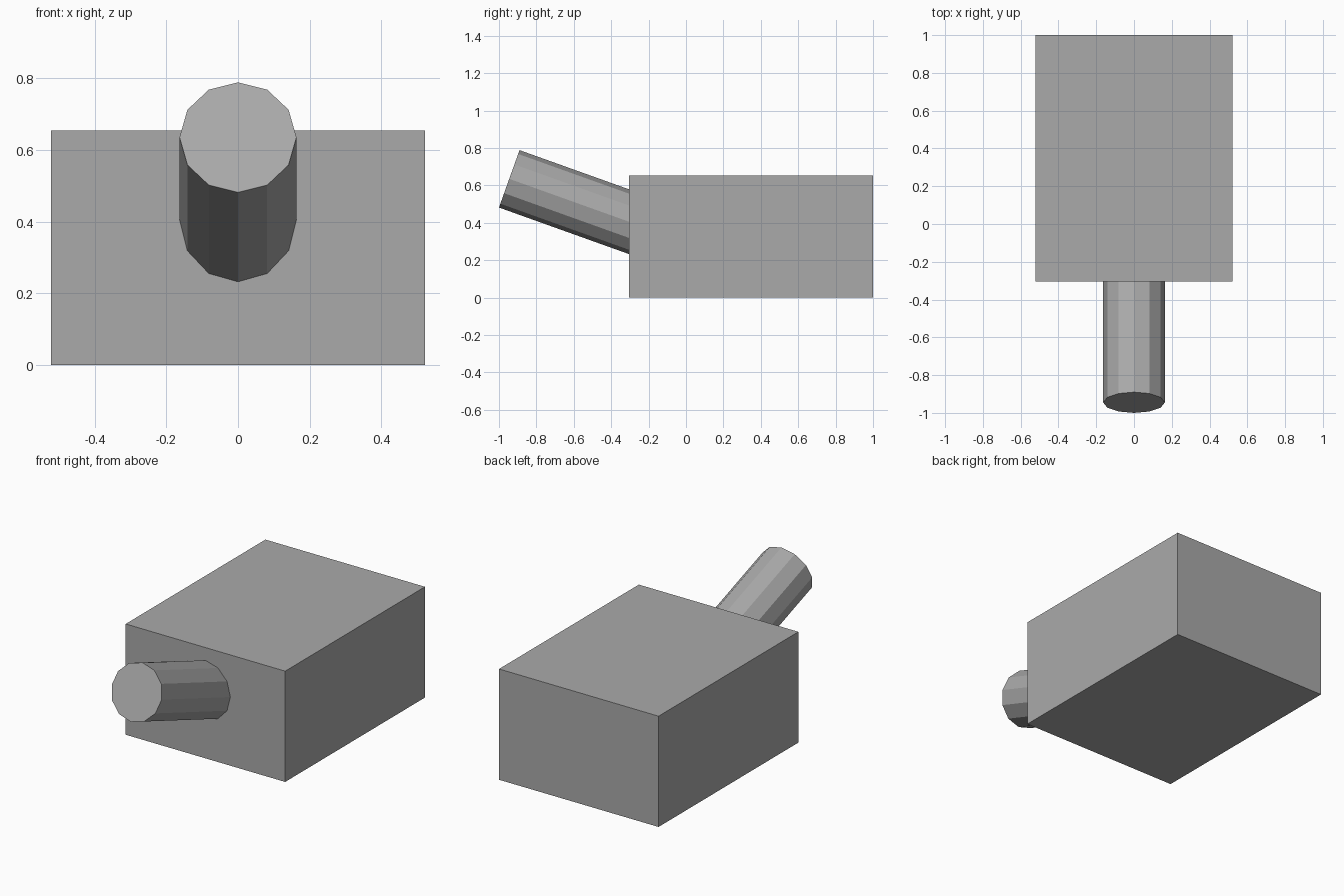
import bpy
import math
from mathutils import Vector

if "Cube" in bpy.data.objects:
    bpy.data.objects.remove(bpy.data.objects["Cube"])

grey = bpy.data.materials.new("grey")
grey.diffuse_color = (0.4, 0.4, 0.4, 1)
grey.use_nodes = True
grey.node_tree.nodes["Principled BSDF"].inputs["Base Color"].default_value = grey.diffuse_color

# Box body
bpy.ops.mesh.primitive_cube_add(size=1, location=(0, 0.348, 0.327))
body = bpy.context.object
body.name = "box_body"
body.scale = (1.042, 1.304, 0.654)
bpy.ops.object.transform_apply(location=False, rotation=False, scale=True)
body.data.materials.append(grey)

# Twelve-sided tube, tilted upward, its rear end sunk into the box front
tilt = math.radians(19.7)
length = 0.82
direction = Vector((0, -math.cos(tilt), math.sin(tilt)))
tip = Vector((0, -0.945, 0.635))
bpy.ops.mesh.primitive_cylinder_add(
    vertices=12, radius=0.163, depth=length,
    location=tip - direction * length / 2,
    rotation=(math.pi / 2 - tilt, 0, 0))
tube = bpy.context.object
tube.name = "angled_tube"
tube.data.materials.append(grey)
